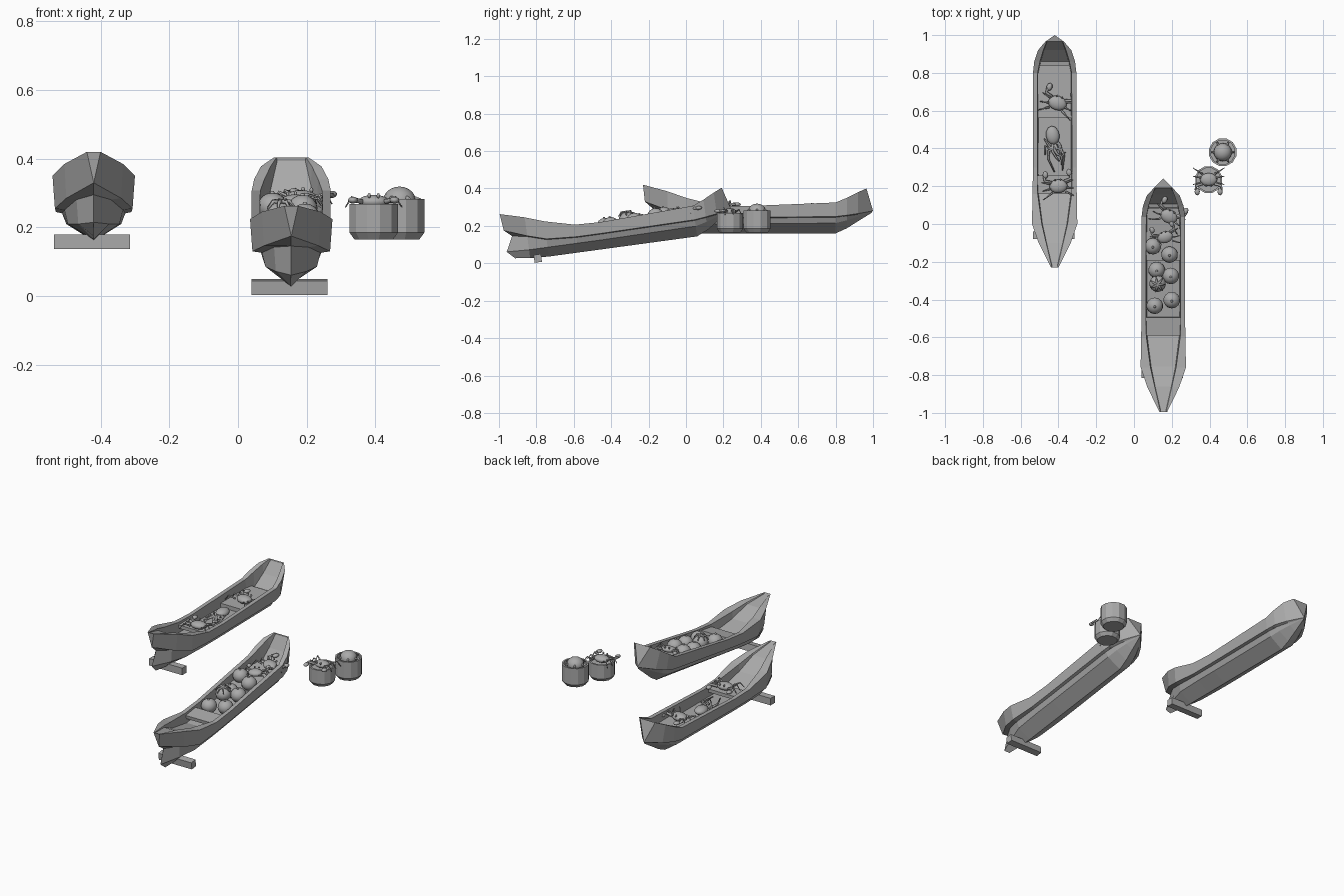
import bpy, bmesh, math
from mathutils import Matrix, Vector

if "Cube" in bpy.data.objects:
    bpy.data.objects.remove(bpy.data.objects["Cube"], do_unlink=True)

grey = bpy.data.materials.new("plain_grey")
grey.use_nodes = True
colour = (0.4, 0.4, 0.4, 1)
grey.diffuse_color = colour
grey.node_tree.nodes["Principled BSDF"].inputs["Base Color"].default_value = colour


def finish(bm, name, matrix, smooth=False):
    bmesh.ops.remove_doubles(bm, verts=bm.verts, dist=0.0002)
    bmesh.ops.recalc_face_normals(bm, faces=bm.faces)
    mesh = bpy.data.meshes.new(name)
    bm.to_mesh(mesh)
    bm.free()
    for poly in mesh.polygons:
        poly.use_smooth = smooth
    mesh.materials.append(grey)
    obj = bpy.data.objects.new(name, mesh)
    obj.matrix_world = matrix
    bpy.context.collection.objects.link(obj)
    return obj


def add_ball(bm, centre, size, segments=12, rings=8):
    m = Matrix.Translation(centre) @ Matrix.Diagonal((*size, 1))
    bmesh.ops.create_uvsphere(bm, u_segments=segments, v_segments=rings, radius=1, matrix=m)


def add_box(bm, centre, size):
    m = Matrix.Translation(centre) @ Matrix.Diagonal((*size, 1))
    bmesh.ops.create_cube(bm, size=1, matrix=m)


def add_limb(bm, points, radius, tip=0.3, sides=6):
    """Tapered tube through a few points."""
    rings = []
    last = len(points) - 1
    for i, p in enumerate(points):
        p = Vector(p)
        way = Vector(points[min(i + 1, last)]) - Vector(points[max(i - 1, 0)])
        turn = way.to_track_quat('Z', 'Y')
        r = radius * (1 - (1 - tip) * i / last)
        rings.append([bm.verts.new(p + turn @ Vector((r * math.cos(a), r * math.sin(a), 0)))
                      for a in (k * math.tau / sides for k in range(sides))])
    for a, b in zip(rings, rings[1:]):
        for k in range(sides):
            n = (k + 1) % sides
            bm.faces.new((a[k], a[n], b[n], b[k]))
    bm.faces.new(rings[0])
    bm.faces.new(rings[-1])


# Hull stations: y, inner width, floor z, rim width, rim z,
# strake width, strake z, hull top width, bilge width, bilge z, keel z
STATIONS = [
    (-.23, .015, .415, .02, .42, 0, .33, 0, 0, .215, .175),
    (-.1, .045, .375, .085, .385, .08, .285, .05, .045, .21, .165),
    (0, .068, .31, .12, .35, .113, .255, .085, .075, .21, .16),
    (.16, .09, .25, .117, .31, .11, .245, .092, .08, .21, .16),
    (.3, .092, .25, .115, .305, .11, .245, .092, .08, .21, .16),
    (.8, .09, .25, .115, .325, .11, .25, .092, .08, .215, .16),
    (.86, .078, .26, .108, .35, .1, .257, .08, .066, .23, .187),
    (.92, .06, .325, .088, .38, .068, .266, .052, .04, .25, .225),
    (.965, .043, .39, .05, .4, 0, .28, 0, 0, .276, .27),
]
PROW_SHIFT = (.01, .01, 0, 0, .01, .05, .01, .05)
STERN_SHIFT = (0, 0, 0, 0, .035, .03, .03, .028)


def hull(matrix):
    bm = bmesh.new()
    loops = []
    for n, (y, wi, zf, wo, zr, ws, zs, wb, wg, zg, zk) in enumerate(STATIONS):
        shift = PROW_SHIFT if n == 0 else STERN_SHIFT if n == len(STATIONS) - 1 else (0,) * 8
        half = [(0, zf), (wi * .95, zf), (wi, zr), (wo, zr), (ws, zs),
                (wb, zs - (.035 if n == 0 else .004)), (wg, zg), (0, zk)]
        pts = [(x, y + d, z) for (x, z), d in zip(half, shift)]
        pts += [(-x, yy, z) for x, yy, z in pts[6:0:-1]]
        loops.append([bm.verts.new(p) for p in pts])
    count = len(loops[0])
    for a, b in zip(loops, loops[1:]):
        for i in range(count):
            j = (i + 1) % count
            bm.faces.new((a[i], a[j], b[j], b[i]))
    # Prow and stern caps, strip by strip
    for ring in (loops[0], loops[-1]):
        for i in range(7):
            quad = [ring[i], ring[i + 1], ring[(count - i - 1) % count], ring[(count - i) % count]]
            bm.faces.new(list(dict.fromkeys(quad)))
    finish(bm, "canoe_hull", matrix)


def canoe(matrix):
    hull(matrix)
    # Thwart, rear deck and cross beam under the prow
    for name, centre, size in (
            ("thwart", (0, .21, .285), (.19, .095, .02)),
            ("rear_deck", (0, .7, .262), (.184, .28, .024)),
            ("cross_beam", (-.005, -.06, .158), (.22, .04, .042))):
        bm = bmesh.new()
        add_box(bm, centre, size)
        finish(bm, name, matrix)


def crab(matrix, scale=1.0):
    bm = bmesh.new()
    add_ball(bm, (0, 0, 0), (.042, .032, .018))
    for s in (-1, 1):
        for k in range(3):
            y = (k - 1.4) * .02
            add_limb(bm, [(s * .03, y, 0), (s * .058, y * 1.6, .012), (s * .075, y * 2, -.015)], .005)
        add_limb(bm, [(s * .03, .02, 0), (s * .06, .03, .006), (s * .062, .05, .004)], .007, .8)
        add_ball(bm, (s * .055, .058, .004), (.013, .018, .009), 8, 6)
        add_ball(bm, (s * .012, .03, .016), (.005, .005, .007), 6, 4)
    finish(bm, "crab", matrix @ Matrix.Scale(scale, 4), True)


def octopus(matrix):
    bm = bmesh.new()
    add_ball(bm, (0, .07, .012), (.036, .05, .022))
    for k in range(8):
        a = math.pi + (k + .5) * math.pi / 8
        reach = .07 + .018 * (k % 3)
        pts = []
        for t in (0, .25, .5, .75, 1):
            bend = a + .5 * math.sin(t * 5 + k)
            pts.append((.7 * reach * t * math.cos(bend), .03 + 1.5 * reach * t * math.sin(bend), .006))
        add_limb(bm, pts, .011, .3)
    finish(bm, "octopus", matrix, True)


def round_fruit(matrix, leafy=False):
    bm = bmesh.new()
    add_ball(bm, (0, 0, 0), (.044, .044, .04), 14, 8)
    add_limb(bm, [(0, 0, .036), (0, 0, .045)], .008, .6)
    if leafy:
        for k in range(7):
            c, s = math.cos(k * math.tau / 7), math.sin(k * math.tau / 7)
            add_limb(bm, [(0, 0, .04), (.025 * c, .025 * s, .043), (.043 * c, .043 * s, .022)], .008)
    finish(bm, "round_fruit", matrix, True)


def basket(x, y, radius, top):
    bm = bmesh.new()
    sides, base = 12, .165
    profile = [(0, base), (radius - .015, base), (radius, base + .02), (radius, top),
               (radius - .01, top), (radius - .01, top - .02), (0, top - .02)]
    rings = []
    for r, z in profile:
        rings.append([bm.verts.new((r * math.cos(k * math.tau / sides), r * math.sin(k * math.tau / sides), z))
                      for k in range(sides)])
    for a, b in zip(rings, rings[1:]):
        for k in range(sides):
            n = (k + 1) % sides
            bm.faces.new((a[k], a[n], b[n], b[k]))
    finish(bm, "basket", Matrix.Translation((x, y, 0)) @ Matrix.Rotation(math.pi / 12, 4, 'Z'))


def at(x, y, z, turn=0):
    return Matrix.Translation((x, y, z)) @ Matrix.Rotation(turn, 4, 'Z')


# Level canoe with its catch
level = at(-.42, 0, 0)
canoe(level)
octopus(level @ at(0, .4, .265, .15))
crab(level @ at(.02, .2, .31, .1), 1.15)
crab(level @ at(.015, .64, .295, -.3), 1.2)

# Canoe with its prow lowered
tilted = at(.155, .11, .292) @ Matrix.Rotation(.135, 4, 'X') @ at(0, -.87, -.3)
canoe(tilted)
for x, y, z, leafy in ((-.045, .32, .285, False), (.045, .35, .285, False), (-.03, .44, .3, True),
                       (.04, .48, .29, False), (-.035, .51, .28, False),
                       (.033, .595, .3, False), (-.055, .64, .3, False)):
    round_fruit(tilted @ at(x, y, z), leafy)
crab(tilted @ at(.01, .69, .31, .3), 1)
crab(tilted @ at(.03, .8, .305, -.5), 1.15)

# Baskets of seafood
basket(.395, .235, .073, .268)
crab(at(.395, .235, .275, math.pi), 1.1)
basket(.47, .38, .075, .283)
bm = bmesh.new()
add_ball(bm, (0, 0, 0), (.048, .048, .042), 16, 10)
for k in range(6):
    a = k * math.tau / 6
    add_limb(bm, [(.03 * math.cos(a), .03 * math.sin(a), .01),
                  (.062 * math.cos(a), .062 * math.sin(a), .005)], .01)
finish(bm, "basket_heap", at(.47, .38, .277), True)
